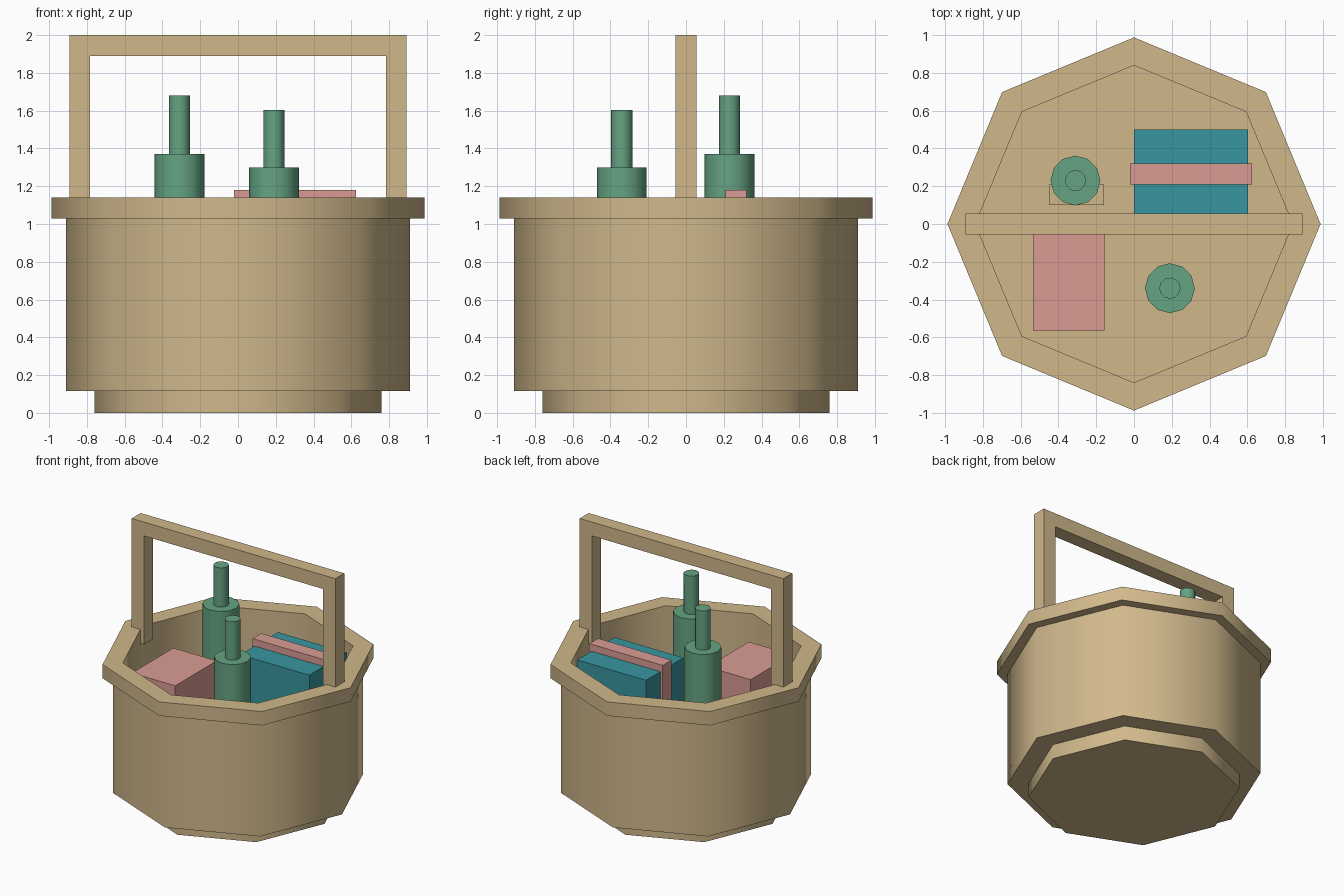
import bpy, bmesh, math

cube = bpy.data.objects.get("Cube")
if cube:
    bpy.data.objects.remove(cube, do_unlink=True)


def material(name, rgb):
    m = bpy.data.materials.new(name)
    m.use_nodes = True
    m.diffuse_color = (*rgb, 1)
    m.node_tree.nodes["Principled BSDF"].inputs["Base Color"].default_value = (*rgb, 1)
    return m


wicker = material("wicker_tan", (0.63, 0.48, 0.26))
pink = material("soft_pink", (0.70, 0.33, 0.295))
green = material("bottle_green", (0.13, 0.37, 0.225))
teal = material("teal_blue", (0.04, 0.305, 0.35))

FLOOR = 0.2


def finish(name, bm, mat):
    bmesh.ops.recalc_face_normals(bm, faces=bm.faces)
    mesh = bpy.data.meshes.new(name)
    bm.to_mesh(mesh)
    bm.free()
    mesh.materials.append(mat)
    mesh.shade_smooth()
    mesh.set_sharp_from_angle(angle=math.radians(60))
    obj = bpy.data.objects.new(name, mesh)
    bpy.context.scene.collection.objects.link(obj)
    return obj


def lathe(name, profile, sides, mat, x=0, y=0):
    """Turn (radius, height) points into a solid with flat end caps."""
    bm = bmesh.new()
    turns = [2 * math.pi * i / sides for i in range(sides)]
    rings = [[bm.verts.new((x + r * math.cos(a), y + r * math.sin(a), z)) for a in turns]
             for r, z in profile]
    for low, high in zip(rings, rings[1:]):
        for i in range(sides):
            j = (i + 1) % sides
            bm.faces.new((low[i], low[j], high[j], high[i]))
    bm.faces.new(rings[0])
    bm.faces.new(rings[-1])
    return finish(name, bm, mat)


def box(name, xs, ys, zs, mat):
    bm = bmesh.new()
    bmesh.ops.create_cube(bm, size=1)
    for v in bm.verts:
        v.co = [lo + (c + 0.5) * (hi - lo) for c, (lo, hi) in zip(v.co, (xs, ys, zs))]
    return finish(name, bm, mat)


# Octagonal basket: foot, wall, overhanging rim, hollow inside
lathe("basket", [(0.76, 0), (0.76, 0.115), (0.912, 0.115), (0.912, 1.03), (0.988, 1.03),
                 (0.988, 1.14), (0.84, 1.14), (0.84, FLOOR)], 8, wicker)

# Square arch handle, extruded from its outline
half = [(0.785, 1.89), (0.785, 1.03), (0.893, 1.03), (0.893, 2)]
outline = half + [(-x, z) for x, z in reversed(half)]
bm = bmesh.new()
front = bm.faces.new([bm.verts.new((x, -0.056, z)) for x, z in outline])
back = bmesh.ops.extrude_face_region(bm, geom=[front], use_keep_orig=True)["geom"]
bmesh.ops.translate(bm, vec=(0, 0.112, 0),
                    verts=[v for v in back if isinstance(v, bmesh.types.BMVert)])
finish("handle", bm, wicker)

# Bottles
for name, x, y, shoulder, top in (("back_bottle", -0.31, 0.23, 1.37, 1.68),
                                  ("front_bottle", 0.19, -0.34, 1.30, 1.605)):
    lathe(name, [(0.132, FLOOR), (0.132, shoulder), (0.056, shoulder), (0.056, top)],
          12, green, x, y)

# Upright sandwich: two slabs around a taller filling
for name, ys in (("front_slab", (0.03, 0.21)), ("back_slab", (0.32, 0.5))):
    box(name, (0, 0.605), ys, (FLOOR, 1.125), teal)
box("filling", (-0.02, 0.625), (0.21, 0.32), (FLOOR, 1.18), pink)

# Lunch box and a small low block behind it
box("lunch_box", (-0.535, -0.155), (-0.565, -0.045), (FLOOR, 1.065), pink)
box("small_block", (-0.45, -0.16), (0.1, 0.21), (FLOOR, 0.5), wicker)
